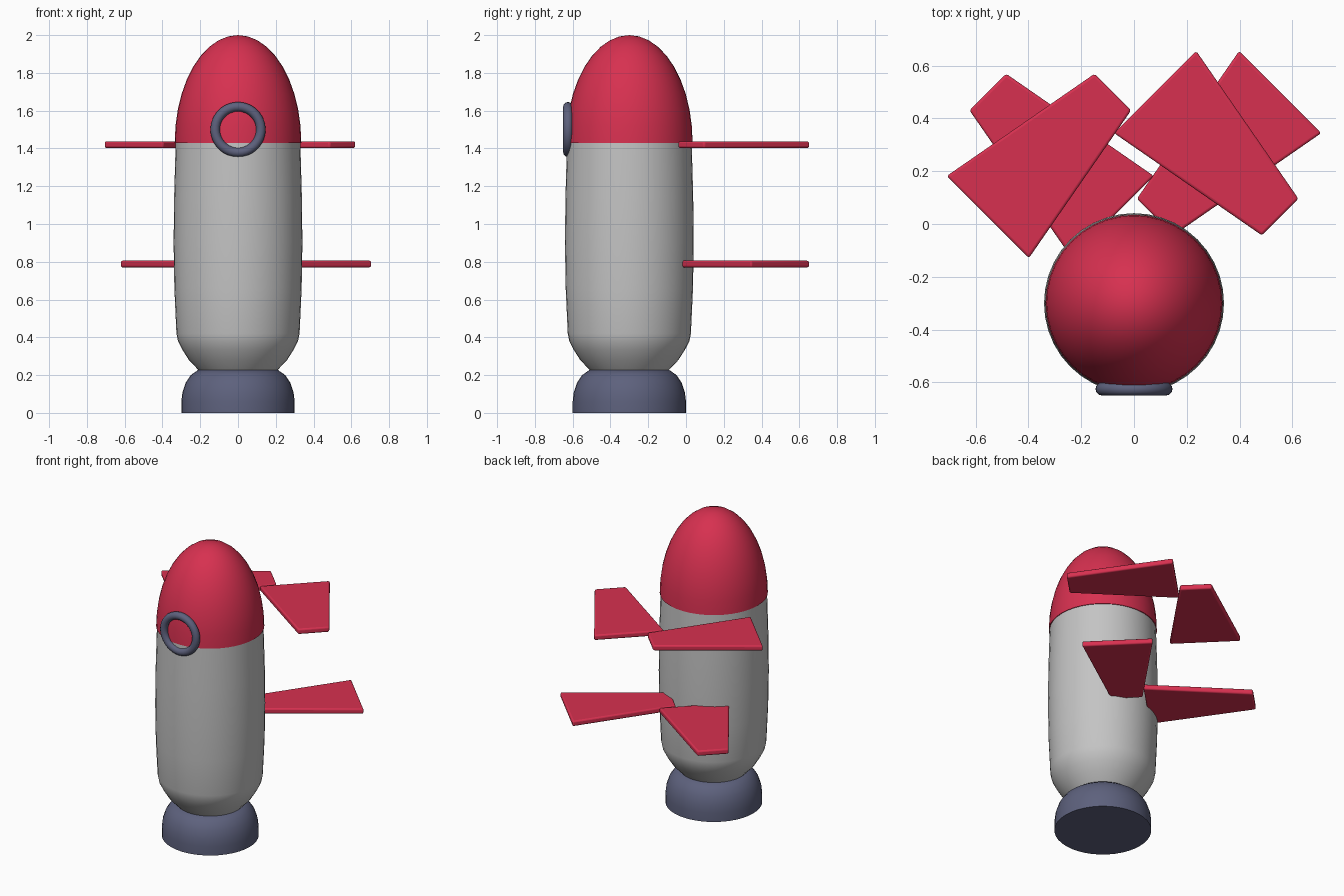
import bpy
import bmesh
import math

if "Cube" in bpy.data.objects:
    bpy.data.objects.remove(bpy.data.objects["Cube"], do_unlink=True)

AXIS_Y = -0.30      # rocket axis
SEGMENTS = 40


def material(name, rgb):
    mat = bpy.data.materials.new(name)
    mat.use_nodes = True
    mat.diffuse_color = (*rgb, 1)
    mat.node_tree.nodes["Principled BSDF"].inputs["Base Color"].default_value = (*rgb, 1)
    return mat


RED = material("crimson red", (0.68, 0.03, 0.08))
GREY = material("light grey", (0.55, 0.55, 0.55))
SLATE = material("slate blue", (0.11, 0.12, 0.205))


def finish(obj, mat, angle=40):
    obj.data.materials.append(mat)
    bpy.ops.object.select_all(action="DESELECT")
    obj.select_set(True)
    bpy.context.view_layer.objects.active = obj
    bpy.ops.object.shade_smooth_by_angle(angle=math.radians(angle))


def add_object(name, bm):
    bmesh.ops.recalc_face_normals(bm, faces=bm.faces)
    mesh = bpy.data.meshes.new(name)
    bm.to_mesh(mesh)
    bm.free()
    obj = bpy.data.objects.new(name, mesh)
    bpy.context.collection.objects.link(obj)
    return obj


def lathe(name, profile, mat):
    """Spin (radius, z) points around the rocket axis, closing both ends."""
    bm = bmesh.new()
    verts = [bm.verts.new((r, 0, z)) for r, z in profile]
    edges = [bm.edges.new(pair) for pair in zip(verts, verts[1:])]
    bmesh.ops.spin(bm, geom=verts + edges, cent=(0, 0, 0), axis=(0, 0, 1),
                   angle=math.tau, steps=SEGMENTS)
    bmesh.ops.remove_doubles(bm, verts=bm.verts, dist=0.0005)
    bmesh.ops.holes_fill(bm, edges=[e for e in bm.edges if e.is_boundary], sides=0)
    obj = add_object(name, bm)
    obj.location.y = AXIS_Y
    finish(obj, mat)


# Thruster skirt
lathe("thruster", [(0.30, 0), (0.30, 0.06), (0.294, 0.11), (0.277, 0.16),
                   (0.25, 0.20), (0.21, 0.228)], SLATE)

# Fuselage barrel
lathe("fuselage", [(0.205, 0.222), (0.26, 0.28), (0.295, 0.335), (0.318, 0.38),
                   (0.326, 0.42), (0.337, 0.66), (0.341, 0.9), (0.338, 1.15),
                   (0.330, 1.43)], GREY)

# Nose cone: half an ellipse
STEPS = 10
nose = [(0.335 * math.cos(a), 1.43 + 0.57 * math.sin(a))
        for a in (math.pi / 2 * i / STEPS for i in range(STEPS))]
lathe("nose_cone", nose + [(0, 2.0)], RED)

# Porthole ring
bpy.ops.mesh.primitive_torus_add(major_radius=0.121, minor_radius=0.025,
                                 major_segments=36, minor_segments=12,
                                 location=(0, -0.625, 1.5),
                                 rotation=(math.pi / 2, 0, 0))
ring = bpy.context.object
ring.name = "porthole_ring"
finish(ring, SLATE, 60)


# Fins: tapered flat plates with rounded edges
def fin(name, x, z, degrees):
    length, root, tip, thick = 0.335, 0.22, 0.098, 0.018
    bm = bmesh.new()
    outline = [(-length, -root), (length, -tip), (length, tip), (-length, root)]
    face = bm.faces.new([bm.verts.new((px, py, -thick)) for px, py in outline])
    top = bmesh.ops.extrude_face_region(bm, geom=[face])["geom"]
    bmesh.ops.translate(bm, vec=(0, 0, 2 * thick),
                        verts=[g for g in top if isinstance(g, bmesh.types.BMVert)])
    obj = add_object(name, bm)
    obj.location = (x, 0.263, z)
    obj.rotation_euler.z = math.radians(degrees)
    bevel = obj.modifiers.new("rounded_edges", "BEVEL")
    bevel.width = 0.01
    bevel.segments = 3
    finish(obj, RED)


fin("upper_right_fin", -0.317, 1.42, 45)
fin("upper_left_fin", 0.317, 1.42, -45)
fin("lower_right_fin", -0.317, 0.788, 135)
fin("lower_left_fin", 0.317, 0.788, 225)
